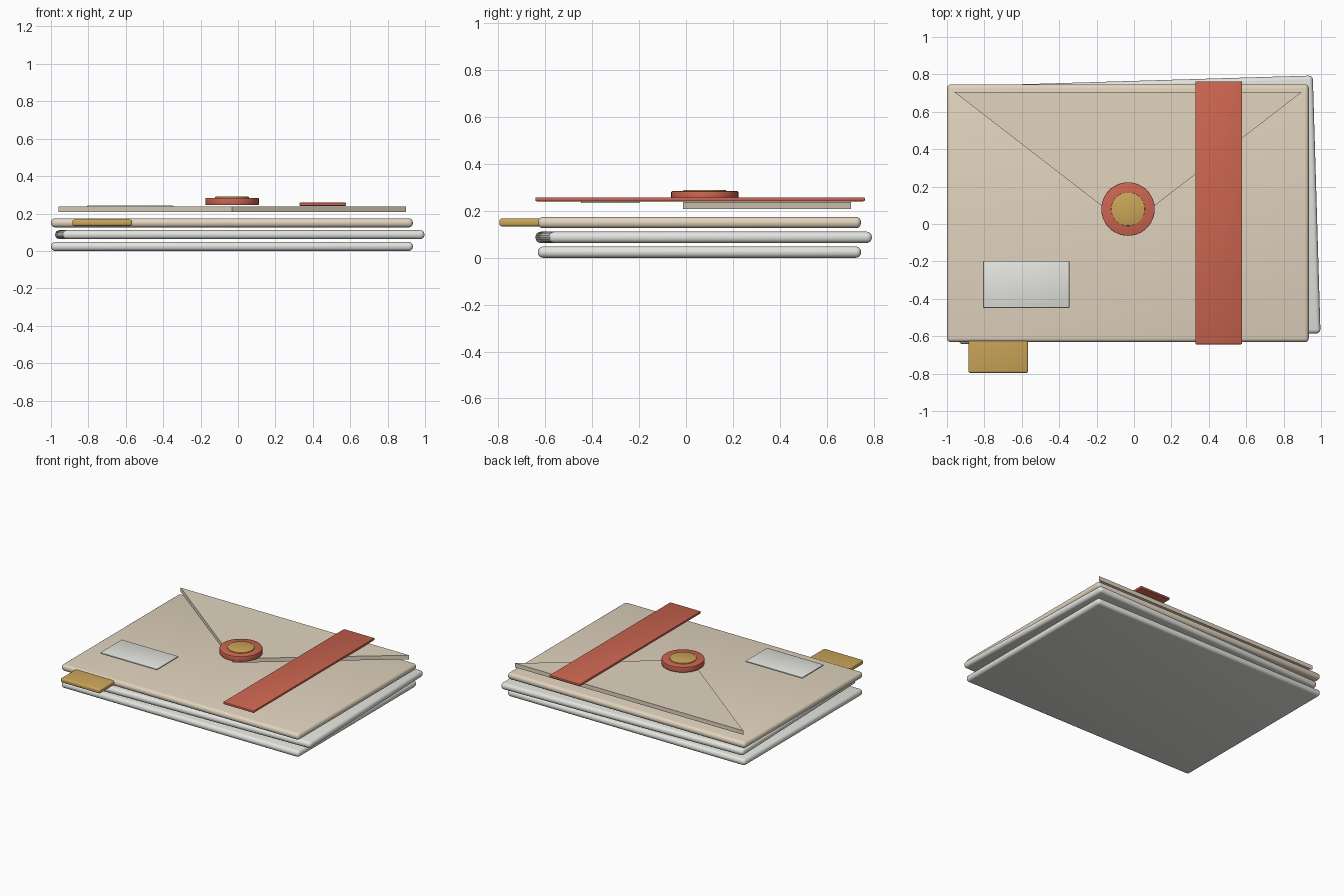
import bpy, bmesh, math

if "Cube" in bpy.data.objects:
    bpy.data.objects.remove(bpy.data.objects["Cube"])


def mat(name, rgb):
    m = bpy.data.materials.new(name)
    m.diffuse_color = (*rgb, 1)
    m.use_nodes = True
    m.node_tree.nodes["Principled BSDF"].inputs["Base Color"].default_value = m.diffuse_color
    return m


cream = mat("cream", (0.76, 0.66, 0.52))
paper = mat("paper", (0.78, 0.78, 0.74))
red = mat("red", (0.60, 0.13, 0.08))
gold = mat("gold", (0.60, 0.38, 0.10))


def finish(o, name, m, bevel=0, segments=3):
    o.name = name
    o.data.materials.append(m)
    bpy.ops.object.select_all(action='DESELECT')
    o.select_set(True)
    bpy.context.view_layer.objects.active = o
    if bevel:
        b = o.modifiers.new("round", 'BEVEL')
        b.width, b.segments = bevel, segments
        bpy.ops.object.modifier_apply(modifier=b.name)
    bpy.ops.object.shade_smooth_by_angle(angle=math.radians(35))
    return o


def box(name, x, y, z, m, bevel=0, segments=3, turn=0):
    bpy.ops.mesh.primitive_cube_add(size=1)
    o = bpy.context.object
    o.scale = [b - a for a, b in (x, y, z)]
    bpy.ops.object.transform_apply(location=False, rotation=False, scale=True)
    o.location = [(a + b) / 2 for a, b in (x, y, z)]
    o.rotation_euler.z = turn
    return finish(o, name, m, bevel, segments)


def disc(name, r, z0, z1, m, bevel):
    bpy.ops.mesh.primitive_cylinder_add(vertices=48, radius=r, depth=z1 - z0,
                                        location=(-0.032, 0.08, (z0 + z1) / 2))
    return finish(bpy.context.object, name, m, bevel, 2)


# Stack of letters: the middle one is shifted and slightly turned
for name, z, dx, dy, turn, m in (
        ("bottom_letter", 0.0, 0, 0, 0, paper),
        ("middle_letter", 0.063, 0.042, 0.018, 0.03, paper),
        ("top_envelope", 0.126, 0, 0, 0, cream)):
    box(name, (-1 + dx, 0.935 + dx), (-0.632 + dy, 0.747 + dy), (z, z + 0.048),
        m, 0.022, 4, turn)

# Triangular flap
bm = bmesh.new()
tri = bm.faces.new([bm.verts.new((x, y, 0.208)) for x, y in
                    ((-0.96, 0.705), (-0.032, -0.012), (0.897, 0.705))])
ext = bmesh.ops.extrude_face_region(bm, geom=[tri])
bmesh.ops.translate(bm, vec=(0, 0, 0.03),
                    verts=[v for v in ext["geom"] if isinstance(v, bmesh.types.BMVert)])
bmesh.ops.recalc_face_normals(bm, faces=bm.faces)
me = bpy.data.meshes.new("flap")
bm.to_mesh(me)
bm.free()
flap = bpy.data.objects.new("flap", me)
bpy.context.collection.objects.link(flap)
finish(flap, "flap", cream)

# Wax seal with an inset centre
disc("wax_seal", 0.143, 0.245, 0.284, red, 0.003)
disc("seal_centre", 0.09, 0.27, 0.29, gold, 0.002)

# Band, address label and projecting tab
box("band", (0.328, 0.578), (-0.643, 0.763), (0.241, 0.258), red, 0.005, 2)
box("address_label", (-0.806, -0.346), (-0.448, -0.198), (0.234, 0.243), paper, 0.002, 2)
box("tab", (-0.886, -0.566), (-0.796, -0.5), (0.134, 0.167), gold, 0.01, 3)
